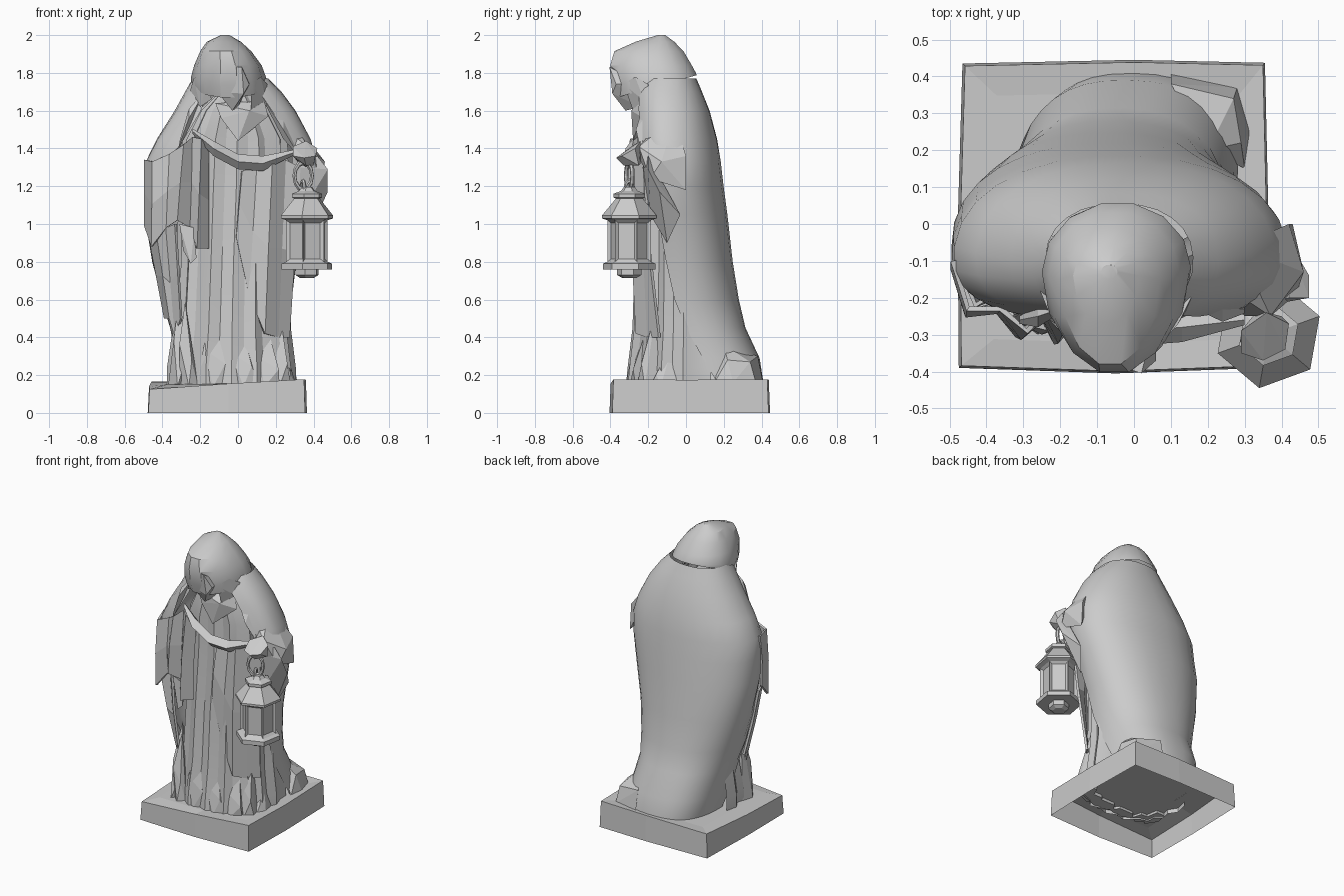
import bpy, bmesh, math
from mathutils import Vector


def finish(name, bm, angle=None, thick=0):
    bmesh.ops.recalc_face_normals(bm, faces=bm.faces)
    me = bpy.data.meshes.new(name)
    bm.to_mesh(me)
    bm.free()
    ob = bpy.data.objects.new(name, me)
    bpy.context.collection.objects.link(ob)
    if thick:
        m = ob.modifiers.new("thickness", 'SOLIDIFY')
        m.thickness = thick
        m.offset = 0
    if angle:
        bpy.ops.object.select_all(action='DESELECT')
        ob.select_set(True)
        bpy.context.view_layer.objects.active = ob
        bpy.ops.object.shade_smooth_by_angle(angle=math.radians(angle))
    return ob


def loft(name, rings, closed=True, caps=(True, True), angle=None, thick=0, inset=None):
    bm = bmesh.new()
    vs = [[bm.verts.new(p) for p in r] for r in rings]
    n = len(vs[0])
    walls = []
    for k, (a, b) in enumerate(zip(vs, vs[1:])):
        for i in range(n if closed else n - 1):
            j = (i + 1) % n
            f = bm.faces.new((a[i], a[j], b[j], b[i]))
            if k == inset:
                walls.append(f)
    if closed and caps[0]:
        bm.faces.new(vs[0][::-1])
    if closed and caps[1]:
        bm.faces.new(vs[-1])
    if walls:
        bmesh.ops.recalc_face_normals(bm, faces=bm.faces)
        bmesh.ops.inset_individual(bm, faces=walls, thickness=0.022, depth=-0.015)
    return finish(name, bm, angle, thick)


def hull(name, pts):
    bm = bmesh.new()
    for p in pts:
        bm.verts.new(p)
    r = bmesh.ops.convex_hull(bm, input=bm.verts)
    junk = {g for k in ("geom_interior", "geom_unused") for g in r[k]
            if isinstance(g, bmesh.types.BMVert)}
    bmesh.ops.delete(bm, geom=list(junk), context='VERTS')
    return finish(name, bm)


def oval(z, xl, xr, yf, yb, ym, a0=0, a1=360, n=24, p=0.85, folds=None, tilt=0):
    # squarish oval with a separate depth for front and back
    closed = a1 - a0 == 360
    pts = []
    for i in range(n):
        t = math.radians(a0 + (a1 - a0) * i / (n if closed else n - 1))
        c, s = math.cos(t), math.sin(t)
        c, s = math.copysign(abs(c) ** p, c), math.copysign(abs(s) ** p, s)
        k = 1 + (folds[i % len(folds)] if folds else 0)
        y = ym + ((yb - ym) if s > 0 else (ym - yf)) * s * k
        pts.append(((xl + xr) / 2 + (xr - xl) / 2 * c * k, y, z + tilt * (y + .15)))
    return pts


def fold_roll(name, path, w, h):
    # diamond-section roll of cloth along a path, tapering at both ends
    rings = []
    for i, p in enumerate(path):
        k = 0.35 if i in (0, len(path) - 1) else 1
        rings.append([(p[0], p[1] - w * k, p[2]), (p[0], p[1], p[2] + h * k),
                      (p[0], p[1] + w * k, p[2]), (p[0], p[1], p[2] - h * k)])
    return loft(name, rings)


def pleats(name, top, bottom, thick=0.015, bulge=-.012):
    mid = [Vector(a).lerp(Vector(b), 0.5) + Vector((0, bulge, 0)) for a, b in zip(top, bottom)]
    return loft(name, [top, mid, bottom], closed=False, thick=thick)


# plinth: uneven top, open underneath
foot = [(-.475, -.39), (-.05, -.405), (.355, -.39), (.365, 0), (.355, .437), (0, .445), (-.465, .435), (-.478, 0)]
tops = [.125, .155, .178, .175, .178, .175, .165, .14]
inner = [.15, .155, .17, .17, .17, .165, .16, .16]
loft("plinth", [[(x, y, 0) for x, y in foot],
                [(x * .985, y * .985, z) for (x, y), z in zip(foot, tops)],
                [(x * .8, y * .8, z) for (x, y), z in zip(foot, inner)]], caps=(False, True))

# front of the inner robe with sharp vertical folds
F = [0, .05, -.05, .03, -.04, .05, -.03]
robe = [(.13, -.36, .29, -.31, .36, 0), (.24, -.36, .29, -.30, .36, 0),
        (.45, -.33, .265, -.275, .28, 0), (.8, -.31, .26, -.265, .2, 0), (1.2, -.30, .28, -.245, .14, -.02),
        (1.45, -.28, .27, -.25, .1, -.04), (1.6, -.2, .18, -.25, .05, -.06), (1.68, -.12, .1, -.24, 0, -.1)]
loft("robe", [oval(*r, 172, 378, n=22, folds=F) for r in robe], closed=False, angle=22)

# outer cloak: wraps the back and sides, open at the front
cloak = [(.16, -.3, .29, -.2, .41, .05, 14, 182), (.29, -.33, .28, -.25, .39, .03, 6, 188),
         (.45, -.36, .27, -.25, .315, 0, 0, 196), (.6, -.405, .285, -.26, .28, -.02, -8, 205),
         (.8, -.455, .31, -.27, .248, -.03, -16, 210), (1.05, -.495, .37, -.28, .22, -.06, -22, 216),
         (1.2, -.495, .41, -.28, .2, -.09, -26, 220), (1.33, -.49, .42, -.28, .185, -.1, -30, 225),
         (1.45, -.43, .385, -.285, .165, -.1, -45, 232), (1.6, -.335, .305, -.28, .125, -.1, -55, 238),
         (1.7, -.28, .23, -.27, .085, -.1, -60, 240), (1.77, -.24, .16, -.25, .055, -.1, -55, 235)]
loft("cloak", [oval(*r, n=21, p=.8 if r[0] < .4 else .9) for r in cloak], closed=False, angle=40)

# hood: bowed forward, open below, facets at the front
hood = [(1.73, -.245, .155, -.37, .06, -.12, .28), (1.77, -.25, .15, -.39, .058, -.13, .14),
        (1.84, -.232, .125, -.408, .035, -.14, 0),
        (1.915, -.2, .07, -.385, -.01, -.15, 0), (1.965, -.165, .015, -.27, -.06, -.14, 0),
        (2.0, -.09, -.045, -.15, -.11, -.13, 0)]
loft("hood", [oval(*r[:6], n=14, p=1, tilt=r[6]) for r in hood], caps=(False, True), angle=28)
hull("face_veil", [(-.11, -.36, 1.84), (.02, -.405, 1.83), (.06, -.37, 1.74), (.03, -.39, 1.69), (-.03, -.32, 1.6),
                   (-.11, -.35, 1.7), (-.1, -.25, 1.75), (.06, -.25, 1.75), (0, -.24, 1.62)])
hull("hood_flap_left", [(-.235, -.23, 1.77), (-.255, -.18, 1.7), (-.2, -.26, 1.62), (-.14, -.32, 1.66),
                        (-.16, -.33, 1.76), (-.2, -.17, 1.66)])
hull("hood_flap_right", [(.12, -.27, 1.78), (.155, -.2, 1.74), (.15, -.22, 1.65), (.07, -.28, 1.6),
                         (.07, -.33, 1.74), (.12, -.17, 1.67)])

# scarf and chest folds
hull("chest_scarf", [(-.12, -.26, 1.64), (.14, -.23, 1.65), (.16, -.24, 1.57), (.0, -.28, 1.44), (-.09, -.27, 1.56),
                     (.02, -.2, 1.5), (.06, -.29, 1.6)])
fold_roll("shawl_swag", [(-.24, -.24, 1.49), (-.13, -.28, 1.4), (0, -.29, 1.33), (.13, -.28, 1.32), (.3, -.26, 1.38)],
          .04, .04)
fold_roll("shoulder_fold_left", [(-.2, -.23, 1.66), (-.26, -.25, 1.56), (-.31, -.26, 1.42)], .03, .05)
fold_roll("shoulder_fold_right", [(.15, -.21, 1.64), (.24, -.23, 1.5), (.3, -.23, 1.4)], .035, .05)

# left sleeve hanging in pleats, with the hand in its opening
pleats("sleeve_left",
       [(-.49, -.1, 1.34), (-.45, -.23, 1.33), (-.36, -.23, 1.37), (-.29, -.29, 1.42), (-.24, -.24, 1.46),
        (-.19, -.29, 1.45), (-.16, -.23, 1.38)],
       [(-.49, -.12, .99), (-.455, -.24, .88), (-.38, -.22, .98), (-.32, -.3, 1.02), (-.25, -.25, .98),
        (-.22, -.32, .87), (-.16, -.26, .87)])
pleats("sleeve_tail_left",
       [(-.47, -.12, .95), (-.43, -.22, .95), (-.38, -.19, .98), (-.33, -.25, 1.0)],
       [(-.385, -.08, .5), (-.36, -.16, .5), (-.33, -.17, .4), (-.3, -.22, .5)])
hull("hand_left", [(-.31, -.27, 1.0), (-.23, -.29, .98), (-.22, -.29, .82), (-.25, -.3, .79), (-.29, -.27, .86),
                   (-.25, -.22, .9)])

# raised right arm: sleeve, hanging cuff and front drape
hull("sleeve_right", [(.28, -.06, 1.56), (.42, 0, 1.36), (.43, 0, 1.18), (.46, -.13, 1.33), (.44, -.19, 1.24),
                      (.37, -.25, 1.41), (.3, -.25, 1.35), (.25, -.17, 1.5)])
hull("cuff_right", [(.475, -.2, 1.29), (.475, -.14, 1.17), (.35, -.1, .9), (.41, -.03, 1.05), (.33, -.19, 1.05),
                    (.31, -.23, 1.3), (.42, -.2, 1.36)])
pleats("front_drape",
       [(.02, -.26, 1.28), (.1, -.24, 1.3), (.18, -.28, 1.33), (.25, -.22, 1.34), (.33, -.22, 1.3)],
       [(-.01, -.265, .93), (.06, -.25, .62), (.14, -.26, .42), (.21, -.2, .4), (.27, -.14, .4)])

# right hand gripping the lantern handle
hull("hand_right", [(.29, -.29, 1.41), (.36, -.24, 1.44), (.42, -.27, 1.4), (.41, -.34, 1.36), (.35, -.37, 1.35),
                    (.29, -.35, 1.36), (.33, -.24, 1.32), (.4, -.25, 1.31), (.36, -.33, 1.31)])

# folds and feet gathered on the plinth
for i, (x, y, w, d, h, lean) in enumerate([
        (.03, -.27, .09, .05, .36, -.02), (.14, -.25, .08, .05, .30, .02), (-.13, -.27, .09, .04, .40, 0),
        (-.32, -.2, .05, .08, .5, .01), (-.26, -.25, .05, .05, .45, -.02), (.265, -.11, .045, .08, .22, -.02),
        (.22, -.2, .06, .06, .4, 0)]):
    z = .14
    hull("hem_fold_%d" % i, [(x - w, y, z), (x, y - d, z), (x + w, y - d * .3, z), (x + w * .6, y + d, z),
                             (x - w * .6, y + d, z), (x - w * .6 + lean, y - d * .3, z + h * .5),
                             (x + w * .7 + lean, y - d * .6, z + h * .3), (x + lean, y + .04, z + h)])
hull("hem_lump_back", [(.2, .37, .15), (.28, .37, .16), (.315, .25, .16), (.3, .15, .16), (.27, .34, .27),
                       (.29, .22, .28), (.1, .38, .3), (.2, .2, .36), (.1, .41, .15)])

# six-sided lantern with recessed panes
LX, LY = .365, -.30


def hexring(r, z):
    return [(LX + r * math.cos(math.radians(20 + 60 * k)), LY + r * math.sin(math.radians(20 + 60 * k)), z)
            for k in range(6)]


profile = [(.04, .715), (.065, .73), (.065, .76), (.142, .76), (.142, .79), (.117, .8), (.117, 1.02), (.147, 1.03),
           (.147, 1.045), (.072, 1.135), (.085, 1.14), (.085, 1.16), (.045, 1.175), (.03, 1.195)]
loft("lantern", [hexring(r, z) for r, z in profile], inset=5)

# carrying ring and small eyelet
for name, R, r, z, rot in (("lantern_ring", .055, .012, 1.255, .35), ("lantern_eyelet", .025, .01, 1.195, 1.9)):
    bpy.ops.mesh.primitive_torus_add(major_radius=R, minor_radius=r, major_segments=12, minor_segments=6,
                                     location=(LX - .02, LY, z), rotation=(math.pi / 2, 0, rot))
    ob = bpy.context.object
    ob.name = name
    ob.scale = (.9, 1.3, 1)
